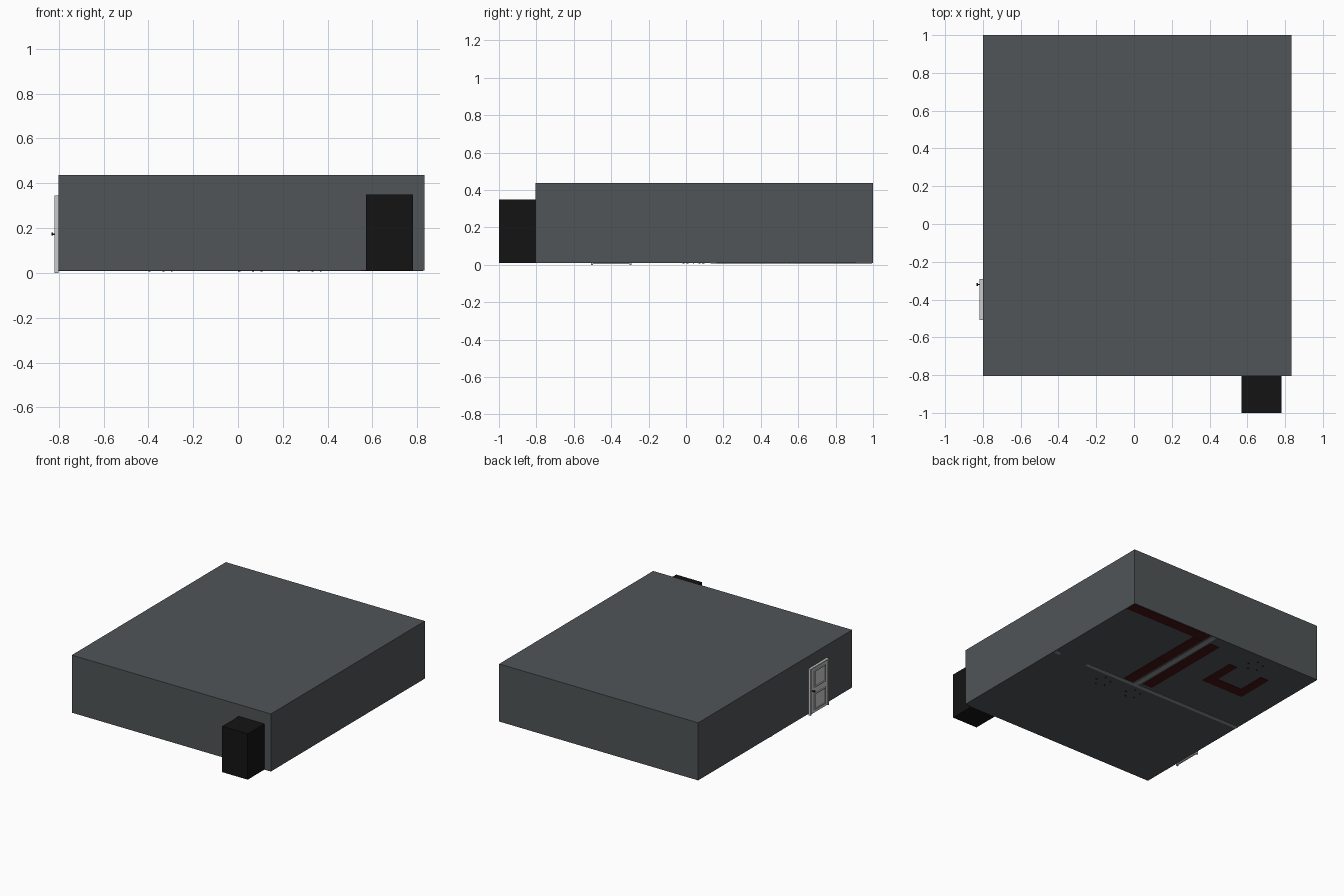
import bpy, bmesh, math
from mathutils import Matrix, Vector

if "Cube" in bpy.data.objects:
    bpy.data.objects.remove(bpy.data.objects["Cube"])


def material(name, rgb):
    m = bpy.data.materials.new(name)
    m.diffuse_color = (*rgb, 1)
    m.use_nodes = True
    m.node_tree.nodes["Principled BSDF"].inputs["Base Color"].default_value = m.diffuse_color
    return m


SHELL = material("slate", (0.08, 0.09, 0.095))
BLACK = material("black", (0.007, 0.007, 0.007))
RED = material("dark_red", (0.06, 0.006, 0.008))
WALL = material("wall_grey", (0.27, 0.29, 0.30))


def add_box(bm, x, y, z):
    centre = Vector(((x[0] + x[1]) / 2, (y[0] + y[1]) / 2, (z[0] + z[1]) / 2))
    size = (x[1] - x[0], y[1] - y[0], z[1] - z[0])
    bmesh.ops.create_cube(bm, size=1, matrix=Matrix.Translation(centre) @ Matrix.Diagonal((*size, 1)))


def finish(name, bm, mat=None):
    me = bpy.data.meshes.new(name)
    bm.to_mesh(me)
    bm.free()
    ob = bpy.data.objects.new(name, me)
    bpy.context.collection.objects.link(ob)
    if mat:
        me.materials.append(mat)
    return ob


def boxes(name, parts, mat=None):
    bm = bmesh.new()
    for p in parts:
        add_box(bm, *p)
    return finish(name, bm, mat)


# Closed building shell and the dark block at its front
boxes("building_shell", [((-0.8, 0.833), (-0.805, 1.0), (0.01, 0.437))], SHELL)
boxes("front_block", [((0.57, 0.78), (-1.0, -0.805), (0.01, 0.35))], BLACK)

# Door on the left side: slab, jambs and lintel, two moulded panels
boxes("door_slab", [((-0.812, -0.8), (-0.5, -0.3), (0.003, 0.335))])
boxes("door_frame", [
    ((-0.818, -0.8), (-0.508, -0.498), (0.0, 0.345)),
    ((-0.818, -0.8), (-0.302, -0.292), (0.0, 0.345)),
    ((-0.818, -0.8), (-0.498, -0.302), (0.335, 0.345))])
for label, z0, z1 in (("lower", 0.025, 0.145), ("upper", 0.19, 0.315)):
    y0, y1, w, x = -0.475, -0.34, 0.007, (-0.818, -0.81)
    boxes(label + "_door_moulding", [
        (x, (y0, y1), (z0, z0 + w)), (x, (y0, y1), (z1 - w, z1)),
        (x, (y0, y0 + w), (z0 + w, z1 - w)), (x, (y1 - w, y1), (z0 + w, z1 - w))])

# Door knob: stem and round end
bm = bmesh.new()
side = Matrix.Rotation(math.pi / 2, 4, 'Y')
for x, r, d in ((-0.818, 0.003, 0.014), (-0.829, 0.007, 0.008)):
    bmesh.ops.create_cone(bm, cap_ends=True, segments=16, radius1=r, radius2=r, depth=d,
                          matrix=Matrix.Translation((x, -0.32, 0.173)) @ side)
finish("door_knob", bm, BLACK)

# Interior partitions, showing flush with the underside
LOW = 0.008
boxes("partition_walls", [
    ((-0.8, 0.55), (0.13, 0.16), (LOW, 0.43)),
    ((0.78, 0.825), (0.13, 0.16), (LOW, 0.43)),
    ((0.095, 0.135), (0.16, 0.995), (LOW, 0.43))], WALL)

# Red storage units along the walls
z = (LOW, 0.15)
boxes("back_units", [((0.49, 0.825), (0.91, 0.995), z), ((0.15, 0.485), (0.91, 0.995), z)], RED)
boxes("side_units", [((0.15, 0.23), (0.165, 0.535), z), ((0.15, 0.23), (0.54, 0.905), z)], RED)
boxes("next_room_units", [((0.0, 0.08), (0.19, 0.55), z), ((0.0, 0.08), (0.555, 0.91), z)], RED)

# U-shaped desk
boxes("desk", [
    ((-0.55, -0.2), (0.49, 0.57), z),
    ((-0.27, -0.2), (0.57, 0.78), z),
    ((-0.55, -0.48), (0.57, 0.78), z)], RED)


# Office chairs on star bases, casters just reaching through the floor
def chair(name, x, y):
    bm = bmesh.new()
    for i in range(5):
        turn = Matrix.Translation((x, y, 0)) @ Matrix.Rotation(math.tau * i / 5, 4, 'Z')
        bmesh.ops.create_cube(bm, size=1, matrix=turn @ Matrix.Translation((0.027, 0, 0.02))
                              @ Matrix.Diagonal((0.055, 0.008, 0.006, 1)))
        bmesh.ops.create_cone(bm, cap_ends=True, segments=10, radius1=0.007, radius2=0.007, depth=0.007,
                              matrix=turn @ Matrix.Translation((0.055, 0, 0.013))
                              @ Matrix.Rotation(math.pi / 2, 4, 'X'))
    bmesh.ops.create_cone(bm, cap_ends=True, segments=10, radius1=0.006, radius2=0.006, depth=0.07,
                          matrix=Matrix.Translation((x, y, 0.055)))
    add_box(bm, (x - 0.05, x + 0.05), (y - 0.05, y + 0.05), (0.09, 0.105))
    add_box(bm, (x - 0.045, x + 0.045), (y + 0.04, y + 0.05), (0.105, 0.21))
    finish(name, bm, BLACK)


for i, (x, y) in enumerate([(-0.35, 0.87), (0.05, 0.04), (0.315, 0.04)]):
    chair(f"office_chair_{i + 1}", x, y)
